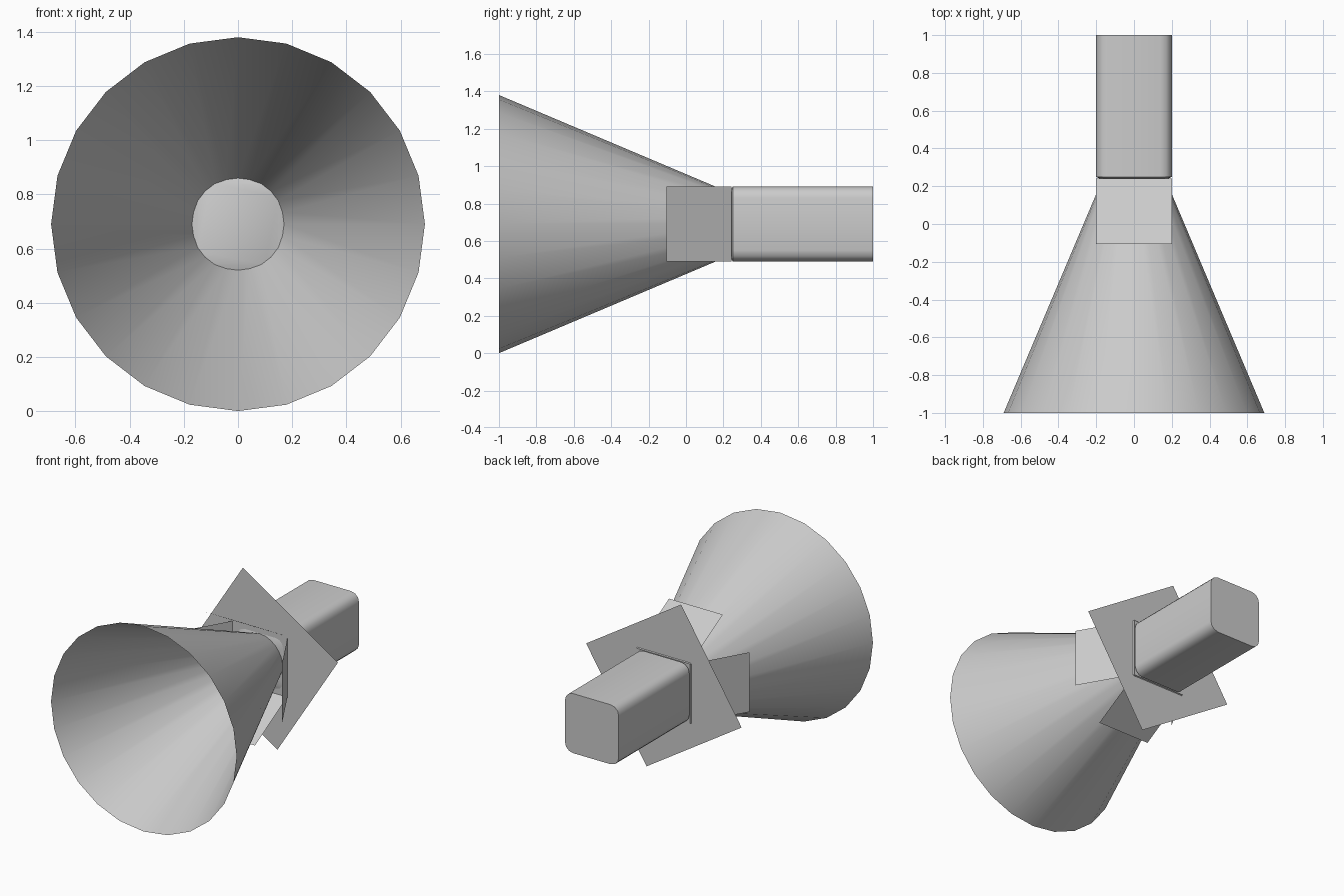
import bpy, bmesh
from math import sin, cos, pi, radians

if "Cube" in bpy.data.objects:
    bpy.data.objects.remove(bpy.data.objects["Cube"])

ZC = 0.69  # height of the horn axis


def make(name, verts, faces, smooth=False):
    me = bpy.data.meshes.new(name)
    me.from_pydata(verts, [], faces)
    me.update()
    ob = bpy.data.objects.new(name, me)
    bpy.context.collection.objects.link(ob)
    if smooth:
        bpy.ops.object.select_all(action='DESELECT')
        ob.select_set(True)
        bpy.context.view_layer.objects.active = ob
        bpy.ops.object.shade_smooth_by_angle(angle=radians(35))
    return ob


def loft(name, rings, cap=False):
    """Skin a list of equal-length rings, optionally closing both ends."""
    n = len(rings[0])
    verts = [v for r in rings for v in r]
    faces = [(k*n + i, k*n + (i+1) % n, (k+1)*n + (i+1) % n, (k+1)*n + i)
             for k in range(len(rings) - 1) for i in range(n)]
    if cap:
        faces += [tuple(range(n))[::-1], tuple(range(len(verts) - n, len(verts)))]
    return make(name, verts, faces, True)


def circle(r, y, n=24):
    return [(r*cos(2*pi*i/n), y, ZC + r*sin(2*pi*i/n)) for i in range(n)]


def rounded_square(h, r, y, seg=3):
    pts = []
    for q in range(4):
        mid = radians(45 + 90*q)
        cx = (h - r) * (1 if cos(mid) > 0 else -1)
        cz = (h - r) * (1 if sin(mid) > 0 else -1)
        for s in range(seg + 1):
            a = radians(90*q + 90*s/seg)
            pts.append((cx + r*cos(a), y, ZC + cz + r*sin(a)))
    return pts


# Open flaring horn
loft("horn", [circle(0.69, -1), circle(0.17, 0.23)])

# Rounded square bar behind the horn, with a narrowed front end
loft("handle_bar", [rounded_square(0.15, 0.05, 0.225),
                    rounded_square(0.2, 0.06, 0.25),
                    rounded_square(0.2, 0.06, 1.0)], cap=True)

# Thin square plate, turned about the horn axis
plate = [(0.592*cos(radians(12.5 + 90*i)), 0.235, ZC + 0.592*sin(radians(12.5 + 90*i)))
         for i in range(4)]
make("back_plate", plate, [(3, 2, 1, 0)])

# Four thin flaps flaring forward around the horn neck
for i, side in enumerate(("right", "top", "left", "bottom")):
    c, s = cos(i*pi/2), sin(i*pi/2)
    quad = [(0.2, 0.2, 0.242), (0.2, -0.2, 0.242), (0.4, -0.2, -0.105), (0.4, 0.2, -0.105)]
    make("flap_" + side, [(r*c - t*s, y, ZC + r*s + t*c) for r, t, y in quad], [(0, 1, 2, 3)])
